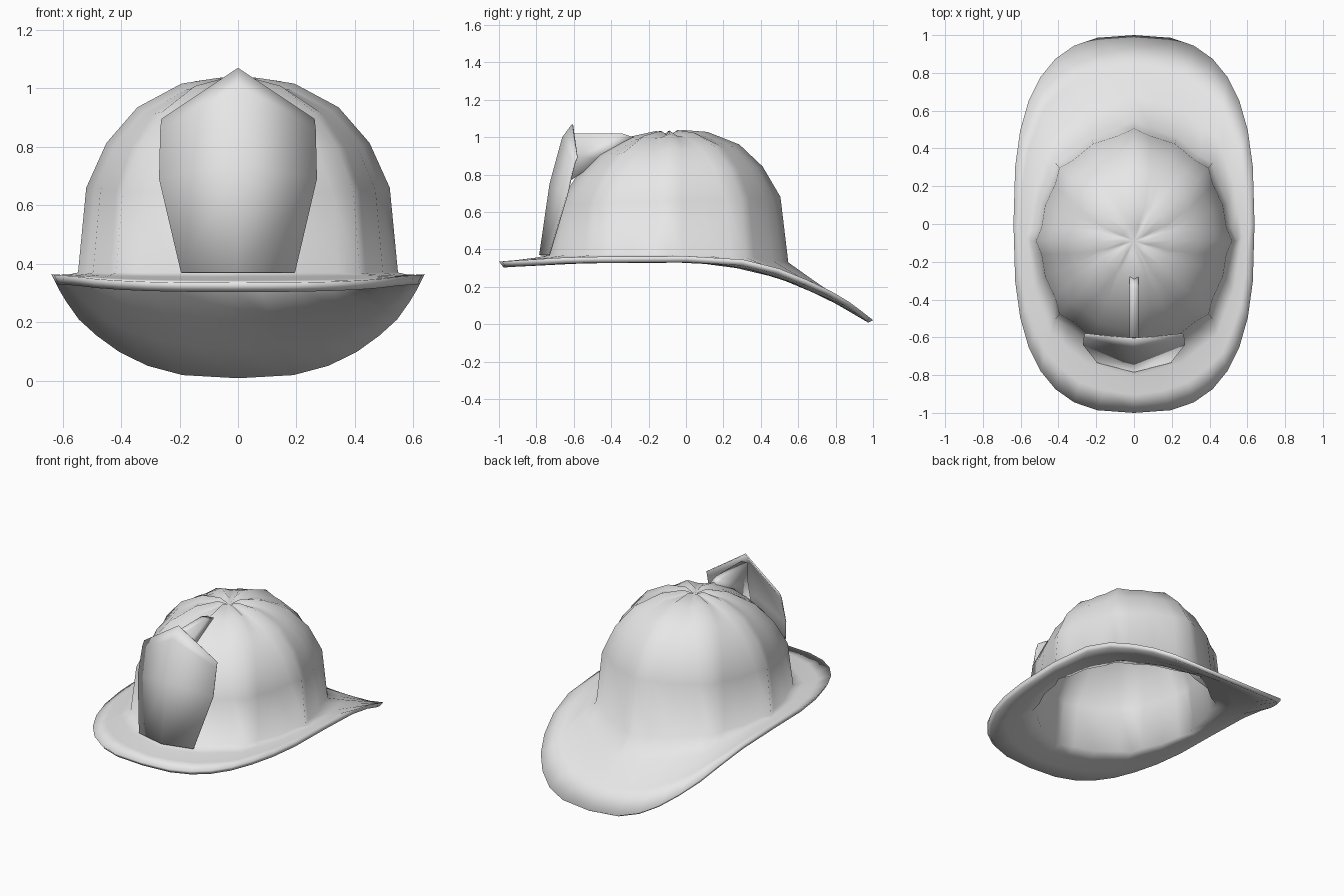
import bpy, bmesh, math
from mathutils import Vector

cube = bpy.data.objects.get("Cube")
if cube:
    bpy.data.objects.remove(cube)

grey = bpy.data.materials.new("light grey")
grey.use_nodes = True
grey.diffuse_color = (0.8, 0.8, 0.8, 1)
grey.node_tree.nodes["Principled BSDF"].inputs["Base Color"].default_value = (0.8, 0.8, 0.8, 1)

CENTRE_Y = -0.09
WALL = 0.033


def finish(name, bm, angle):
    bmesh.ops.recalc_face_normals(bm, faces=bm.faces)
    mesh = bpy.data.meshes.new(name)
    bm.to_mesh(mesh)
    bm.free()
    mesh.materials.append(grey)
    obj = bpy.data.objects.new(name, mesh)
    bpy.context.collection.objects.link(obj)
    bpy.ops.object.select_all(action='DESELECT')
    obj.select_set(True)
    bpy.context.view_layer.objects.active = obj
    bpy.ops.object.shade_smooth_by_angle(angle=math.radians(angle))
    return obj


def skin(bm, rows, closed):
    """Bridge successive rows of points with quads."""
    rows = [[bm.verts.new(p) for p in row] for row in rows]
    for a, b in zip(rows, rows[1:]):
        n = len(a)
        for i in range(n if closed else n - 1):
            j = (i + 1) % n
            bm.faces.new((a[i], a[j], b[j], b[i]))
    return rows


def cap(bm, ring, z):
    """Close a ring of vertices with a fan to a centre point."""
    apex = bm.verts.new((0, CENTRE_Y, z))
    for i, v in enumerate(ring):
        bm.faces.new((v, ring[(i + 1) % len(ring)], apex))


def rim_height(y):
    knots = [(-1, .335), (-.6, .36), (.1, .365), (.3, .347), (.45, .317),
             (.6, .258), (.745, .195), (.885, .112), (1, .022)]
    for (y0, z0), (y1, z1) in zip(knots, knots[1:]):
        if y <= y1:
            return z0 + (z1 - z0) * (y - y0) / (y1 - y0)
    return knots[-1][1]


def columns(spread):
    """Eight ribs, each a tip with a foot either side: angle, reach, sink."""
    for k in range(8):
        for offset, reach, sink in ((-spread, .95, 1), (0, 1, 0),
                                    (spread, .95, 1), (22.5, .96, 1)):
            yield math.radians(45 * k + offset), reach, sink


def dome_ring(rx, ry, z, tilt, wall=0):
    ring = []
    scale = rx / .547
    for a, reach, sink in columns(min(17, 8 / scale)):
        turn = a - math.radians(4.5) * math.sin(2 * a)
        x = (rx * reach - wall * scale) * math.cos(turn)
        y = (ry * reach - wall * scale) * math.sin(turn)
        height = z + tilt * y - .025 * sink * (1 - scale) - wall
        ring.append(Vector((x, CENTRE_Y + y, height)))
    return ring


def base_ring(wall):
    ring = dome_ring(.547, .637, .37, 0, wall)
    for p in ring:
        p.z -= .04 * (max(0, p.y - .1) / .45) ** 1.5
    return ring


# Brim outline, rounded at both ends
def signed_power(v):
    return math.copysign(abs(v) ** (2 / 2.75), v)


def rim_ring(size, drop):
    ring = []
    for a, _, _ in columns(11.25):
        x = .638 * size * signed_power(math.cos(a))
        y = size * signed_power(math.sin(a))
        ring.append(Vector((x, y, rim_height(y) - drop)))
    return ring


def between(inner, outer, blend, dip):
    return [p.lerp(q, blend) - Vector((0, 0, dip)) for p, q in zip(inner, outer)]


# Shell: ribbed dome, leaning slightly forward, flowing into the brim, with an inner wall
profile = [(.065, .07, 1.036, .04), (.193, .205, 1.016, .06), (.344, .375, .935, .07),
           (.45, .5, .813, .06), (.519, .595, .66, .035)]
base, rim = base_ring(0), rim_ring(1, 0)
inner_base, inner_rim = base_ring(WALL), rim_ring(.975, WALL)
rings = [dome_ring(*p) for p in profile]
rings += [base, between(base, rim, .3, .004), between(base, rim, .65, .004), rim]
rings += [inner_rim, between(inner_base, inner_rim, .65, .004),
          between(inner_base, inner_rim, .3, .004), inner_base]
rings += [dome_ring(*p, WALL) for p in reversed(profile)]
bm = bmesh.new()
rows = skin(bm, rings, True)
cap(bm, rows[0], 1.008)
cap(bm, rows[-1], 1.008 - WALL)
finish("helmet_shell", bm, 180)

# Front shield: plate bent along its middle, with a pointed top;
# each row has edge height, rise to the middle, half width, middle y, edge y
bm = bmesh.new()
rows = []
for z, rise, half, middle, edge in ((.37, 0, .195, -.785, -.735),
                                    (.69, .06, .27, -.73, -.64),
                                    (.86, .14, .266, -.662, -.6),
                                    (.895, .175, .262, -.61, -.585)):
    rows.append([(u * half, middle + (edge - middle) * abs(u), z + rise * (1 - abs(u)))
                 for u in (-1, 0, 1)])
skin(bm, rows, False)
shield = finish("front_shield", bm, 60)
solid = shield.modifiers.new("thickness", 'SOLIDIFY')
solid.thickness = .008
solid.offset = -1

# Fin joining the shield to the dome
bm = bmesh.new()
side = [(-.28, 1.0), (-.34, 1.02), (-.6, 1.02), (-.6, .9), (-.63, .76), (-.45, .88)]
left = [bm.verts.new((.024, y, z)) for y, z in side]
right = [bm.verts.new((-.024, y, z)) for y, z in side]
bm.faces.new(left)
bm.faces.new(right)
for i in range(len(side)):
    j = (i + 1) % len(side)
    bm.faces.new((left[i], left[j], right[j], right[i]))
finish("shield_fin", bm, 180)
